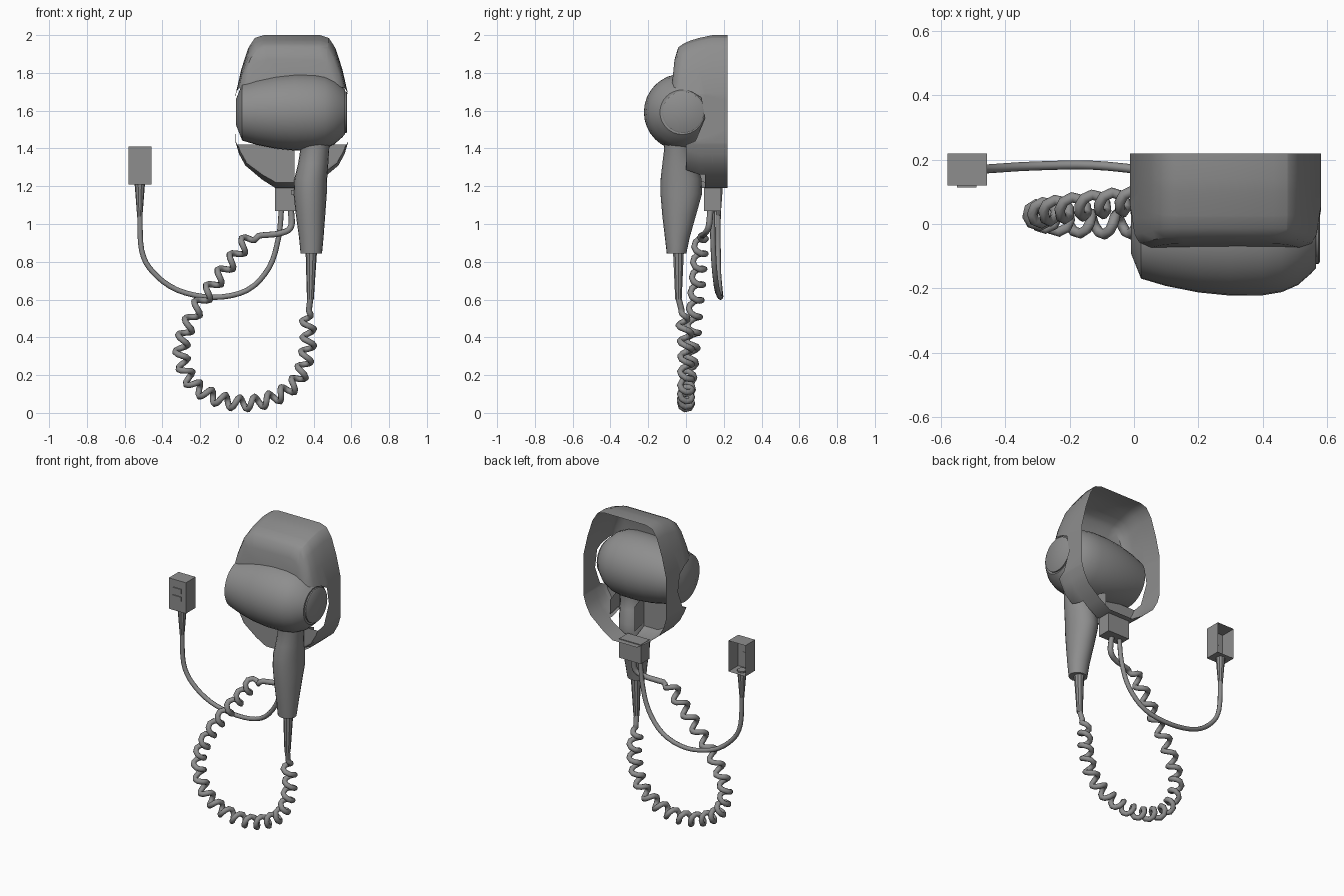
import bpy, bmesh, math
from mathutils import Vector

cube = bpy.data.objects.get("Cube")
if cube:
    bpy.data.objects.remove(cube)

GREY = (0.27, 0.27, 0.27, 1)
mat = bpy.data.materials.new("mid grey plastic")
mat.use_nodes = True
mat.diffuse_color = GREY
mat.node_tree.nodes["Principled BSDF"].inputs["Base Color"].default_value = GREY


def finish(name, bm, angle=35):
    bmesh.ops.recalc_face_normals(bm, faces=bm.faces)
    mesh = bpy.data.meshes.new(name)
    bm.to_mesh(mesh)
    bm.free()
    ob = bpy.data.objects.new(name, mesh)
    bpy.context.collection.objects.link(ob)
    mesh.materials.append(mat)
    bpy.ops.object.select_all(action='DESELECT')
    ob.select_set(True)
    bpy.context.view_layer.objects.active = ob
    bpy.ops.object.shade_smooth_by_angle(angle=math.radians(angle))
    return ob


def loft(rings, caps=(True, True)):
    """Skin a list of equal closed rings."""
    bm = bmesh.new()
    rows = [[bm.verts.new(p) for p in r] for r in rings]
    for a, b in zip(rows, rows[1:]):
        for i in range(len(a)):
            j = (i + 1) % len(a)
            bm.faces.new((a[i], a[j], b[j], b[i]))
    for row, cap in zip((rows[0], rows[-1]), caps):
        if cap:
            bm.faces.new(row)
    return bm


def upright(sections, n=14):
    """Rings from (x, y, z, rx, ry)."""
    return [[(x + rx * math.cos(math.tau * i / n), y + ry * math.sin(math.tau * i / n), z)
             for i in range(n)] for x, y, z, rx, ry in sections]


def along_x(profile, y, z, n=32):
    """Rings from (x, radius) about an axis parallel to x."""
    return [[(x, y + r * math.cos(math.tau * i / n), z + r * math.sin(math.tau * i / n))
             for i in range(n)] for x, r in profile]


def box(name, lo, hi, open_back=False):
    bm = bmesh.new()
    bmesh.ops.create_cube(bm, size=1)
    lo, hi = Vector(lo), Vector(hi)
    for v in bm.verts:
        v.co = (lo + hi) / 2 + v.co * (hi - lo)
    if open_back:
        back = [f for f in bm.faces if f.calc_center_median().y > hi.y - 0.001]
        bmesh.ops.delete(bm, geom=back, context='FACES')
    return finish(name, bm)


def spline(points, steps):
    """Catmull-Rom path through the points."""
    p = [Vector(q) for q in points]
    p = [2 * p[0] - p[1]] + p + [2 * p[-1] - p[-2]]
    out = []
    for a, b, c, d in zip(p, p[1:], p[2:], p[3:]):
        for i in range(steps):
            t = i / steps
            out.append(0.5 * (2 * b + (c - a) * t + (2 * a - 5 * b + 4 * c - d) * t ** 2
                              + (3 * b - a - 3 * c + d) * t ** 3))
    return out + [p[-2]]


def wire(name, path, radius, n=8):
    """Round wire swept along a path."""
    rings, side = [], Vector((0, 1, 0))
    for i, p in enumerate(path):
        t = (path[min(i + 1, len(path) - 1)] - path[max(i - 1, 0)]).normalized()
        side = (side - t * side.dot(t)).normalized()
        up = t.cross(side)
        rings.append([p + radius * (side * math.cos(math.tau * k / n) + up * math.sin(math.tau * k / n))
                      for k in range(n)])
    return finish(name, loft(rings), 60)


# Wall holder: thin shell, open at the back, front leaning back towards the top
CX, MID = 0.285, 1.6
half = [(0.5, 2.0), (0.66, 1.985), (0.78, 1.93), (0.9, 1.82), (1, 1.69), (1, 1.43),
        (0.94, 1.37), (0.83, 1.31), (0.53, 1.235), (0.29, 1.19)]
outline = half + [(-u, z) for u, z in reversed(half)]
shell_rings = []
for y, w, top, low in [(0.22, 0.297, 2, 1.19), (0.14, 0.297, 2, 1.19), (0.07, 0.297, 1.985, 1.19),
                       (0.02, 0.296, 1.97, 1.21), (-0.035, 0.292, 1.955, 1.22),
                       (-0.062, 0.28, 1.935, 1.23), (-0.075, 0.255, 1.87, 1.25)]:
    ring = []
    for u, z in outline:
        z = MID + (z - MID) * ((top - MID) / 0.4 if z > MID else (MID - low) / 0.41)
        lean = max(0, z - 1.73) * 0.1 if y < 0 else 0
        ring.append((CX + u * w, y + lean, z))
    shell_rings.append(ring)
bm = loft(shell_rings, (False, True))


def cut(co, no):
    bmesh.ops.bisect_plane(bm, geom=bm.verts[:] + bm.edges[:] + bm.faces[:],
                           plane_co=co, plane_no=no)


# Rounded cradle opening for the dryer, as a convex outline in y and z
cradle = [(-0.09, 1.73), (0.03, 1.70), (0.08, 1.67), (0.1, 1.56), (0.05, 1.44), (0, 1.42), (-0.09, 1.42)]
planes = [(Vector((0, *a)), Vector((0, b[1] - a[1], a[0] - b[0]))) for a, b in zip(cradle, cradle[1:])]
for co, no in planes:
    cut(co, no)
inside = [f for f in bm.faces
          if all((f.calc_center_median() - co).dot(no) > 0 for co, no in planes)]
bmesh.ops.delete(bm, geom=inside, context='FACES')
# Flat lower front, then the handle slot with its side walls
for v in bm.verts:
    if v.co.z < 1.425:
        v.co.y = max(v.co.y, 0)
bmesh.ops.dissolve_degenerate(bm, dist=0.0005, edges=bm.edges[:])
SLOT = (0.3, 0.475)
for x in SLOT:
    cut((x, 0, 0), (1, 0, 0))
cut((0, 0.1, 0), (0, 1, 0))
slot = [f for f in bm.faces if SLOT[0] < f.calc_center_median().x < SLOT[1]
        and f.calc_center_median().z < 1.43 and f.calc_center_median().y < 0.1]
bmesh.ops.delete(bm, geom=slot, context='FACES')
for x, low in zip(SLOT, (1.22, 1.285)):
    bm.faces.new([bm.verts.new((x, y, z)) for y, z in
                  ((0.002, low + 0.02), (0.002, 1.42), (0.1, 1.38), (0.1, low))])
finish("wall_holder", bm, 40)

# Dryer barrel with domed outlet and stepped inlet cap
barrel = [(-0.01, 0.07), (0.018, 0.14), (0.022, 0.15), (0.1, 0.173), (0.2, 0.193), (0.3, 0.203),
          (0.4, 0.202), (0.46, 0.192), (0.51, 0.17), (0.55, 0.135), (0.566, 0.118)]
finish("dryer_barrel", loft(along_x(barrel, -0.02, 1.592)))
finish("inlet_cap", loft(along_x([(0.55, 0.11), (0.574, 0.11), (0.578, 0.104)], -0.015, 1.592)))

# Handle, switch and strain relief
finish("handle", loft(upright([
    (0.388, -0.05, 0.845, 0.057, 0.052), (0.388, -0.046, 0.93, 0.065, 0.066),
    (0.384, -0.036, 1.05, 0.078, 0.09), (0.382, -0.025, 1.16, 0.088, 0.11),
    (0.385, -0.026, 1.24, 0.087, 0.108), (0.398, -0.035, 1.32, 0.08, 0.09),
    (0.407, -0.04, 1.4, 0.076, 0.075), (0.405, -0.03, 1.5, 0.1, 0.1)], 20)))
box("switch", (0.28, -0.04, 1.155), (0.31, -0.01, 1.18))
finish("handle_strain_relief", loft(upright([
    (0.388, -0.04, 0.85, 0.03, 0.03), (0.383, -0.04, 0.6, 0.018, 0.018)], 10)))

# Cord outlet block under the holder
box("cord_block", (0.195, 0.095, 1.07), (0.35, 0.185, 1.195))

# Wall plug, hollow at the back, with its strain relief
box("plug_housing", (-0.58, 0.12, 1.21), (-0.458, 0.22, 1.41), True)
for z in (1.28, 1.33):
    box("plug_button", (-0.55, 0.114, z), (-0.49, 0.122, z + 0.03))
finish("plug_strain_relief", loft(upright([
    (-0.52, 0.17, 1.22, 0.028, 0.028), (-0.52, 0.17, 1.04, 0.014, 0.014)], 10)))

# Power cord
wire("power_cord", spline([
    (-0.52, 0.17, 1.06), (-0.51, 0.17, 0.86), (-0.45, 0.172, 0.745), (-0.32, 0.18, 0.65),
    (-0.13, 0.183, 0.612), (0.05, 0.165, 0.65), (0.165, 0.15, 0.77), (0.215, 0.142, 0.93),
    (0.23, 0.14, 1.08)], 4), 0.014)

# Coiled cord: helix about a hanging loop, straight at both ends
path = spline([
    (0.28, 0.13, 1.08), (0.28, 0.12, 0.985), (0.22, 0.1, 0.95), (0.07, 0.08, 0.925),
    (-0.02, 0.07, 0.82), (-0.12, 0.06, 0.69), (-0.23, 0.045, 0.53), (-0.3, 0.03, 0.34),
    (-0.25, 0.01, 0.17), (-0.12, 0, 0.08), (0.04, 0, 0.05), (0.2, 0, 0.085),
    (0.32, 0, 0.18), (0.37, 0, 0.35), (0.37, -0.01, 0.48), (0.383, -0.04, 0.61)], 60)
total = sum((b - a).length for a, b in zip(path, path[1:]))
SAMPLES = 8
coil, run, turns, due = [], 0, 0, 0
for a, b in zip(path, path[1:]):
    if turns >= due:
        due += 1 / SAMPLES
        t = (b - a).normalized()
        side = t.cross(Vector((0, 1, 0))).normalized()
        size = 0.032 * min(1, max(0, (run - 0.27) / 0.08), max(0, (total - run - 0.07) / 0.06))
        turn = math.tau * turns
        coil.append(a + size * (side * math.cos(turn) + Vector((0, 1, 0)) * math.sin(turn)))
    step = (b - a).length
    run += step
    turns += step / (0.103 if run < 0.9 else 0.083)
wire("coiled_cord", coil + [path[-1]], 0.0165)
